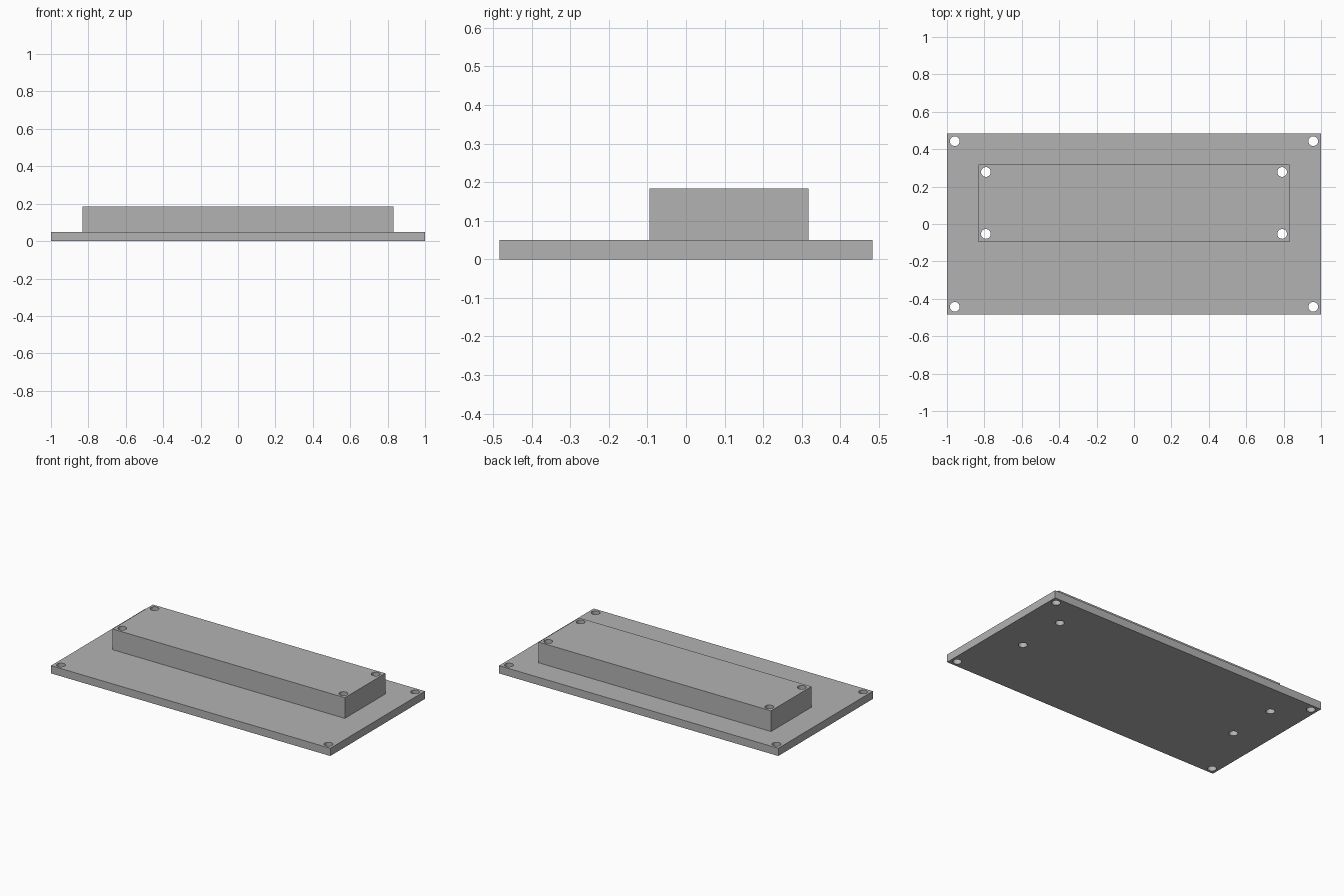
import bpy

cube = bpy.data.objects.get("Cube")
if cube:
    bpy.data.objects.remove(cube, do_unlink=True)

# Single grey material
grey = bpy.data.materials.new("plain grey")
grey.use_nodes = True
colour = (0.45, 0.45, 0.45, 1)
grey.diffuse_color = colour
grey.node_tree.nodes["Principled BSDF"].inputs["Base Color"].default_value = colour

PLATE_TOP = 0.05
BLOCK_TOP = 0.184
HOLE_RADIUS = 0.026


def box(name, x, y, z):
    """Box spanning the given (low, high) ranges."""
    centre = [(a + b) / 2 for a, b in (x, y, z)]
    bpy.ops.mesh.primitive_cube_add(size=1, location=centre)
    ob = bpy.context.object
    ob.name = name
    ob.scale = [b - a for a, b in (x, y, z)]
    bpy.ops.object.transform_apply(location=True, rotation=False, scale=True)
    ob.data.materials.append(grey)
    return ob


def drill(part, x, ys):
    """Cut mirrored pairs of round through holes."""
    for y in ys:
        for side in (-1, 1):
            bpy.ops.mesh.primitive_cylinder_add(
                vertices=32, radius=HOLE_RADIUS, depth=1, location=(side * x, y, 0))
            cutter = bpy.context.object
            cutter.data.materials.append(grey)
            mod = part.modifiers.new("hole", 'BOOLEAN')
            mod.operation = 'DIFFERENCE'
            mod.solver = 'EXACT'
            mod.object = cutter
            bpy.ops.object.select_all(action='DESELECT')
            part.select_set(True)
            bpy.context.view_layer.objects.active = part
            bpy.ops.object.modifier_apply(modifier=mod.name)
            bpy.data.objects.remove(cutter, do_unlink=True)


# Base plate with corner holes, and the raised block with holes through both
plate = box("base_plate", (-1, 1), (-0.484, 0.484), (0, PLATE_TOP))
block = box("raised_block", (-0.832, 0.832), (-0.095, 0.318), (PLATE_TOP, BLOCK_TOP))
block_holes = (-0.053, 0.278)
drill(plate, 0.958, (-0.443, 0.443))
drill(plate, 0.792, block_holes)
drill(block, 0.792, block_holes)

# Smooth hole walls, crisp box edges
for part in (plate, block):
    bpy.ops.object.select_all(action='DESELECT')
    part.select_set(True)
    bpy.context.view_layer.objects.active = part
    bpy.ops.object.shade_smooth_by_angle()
